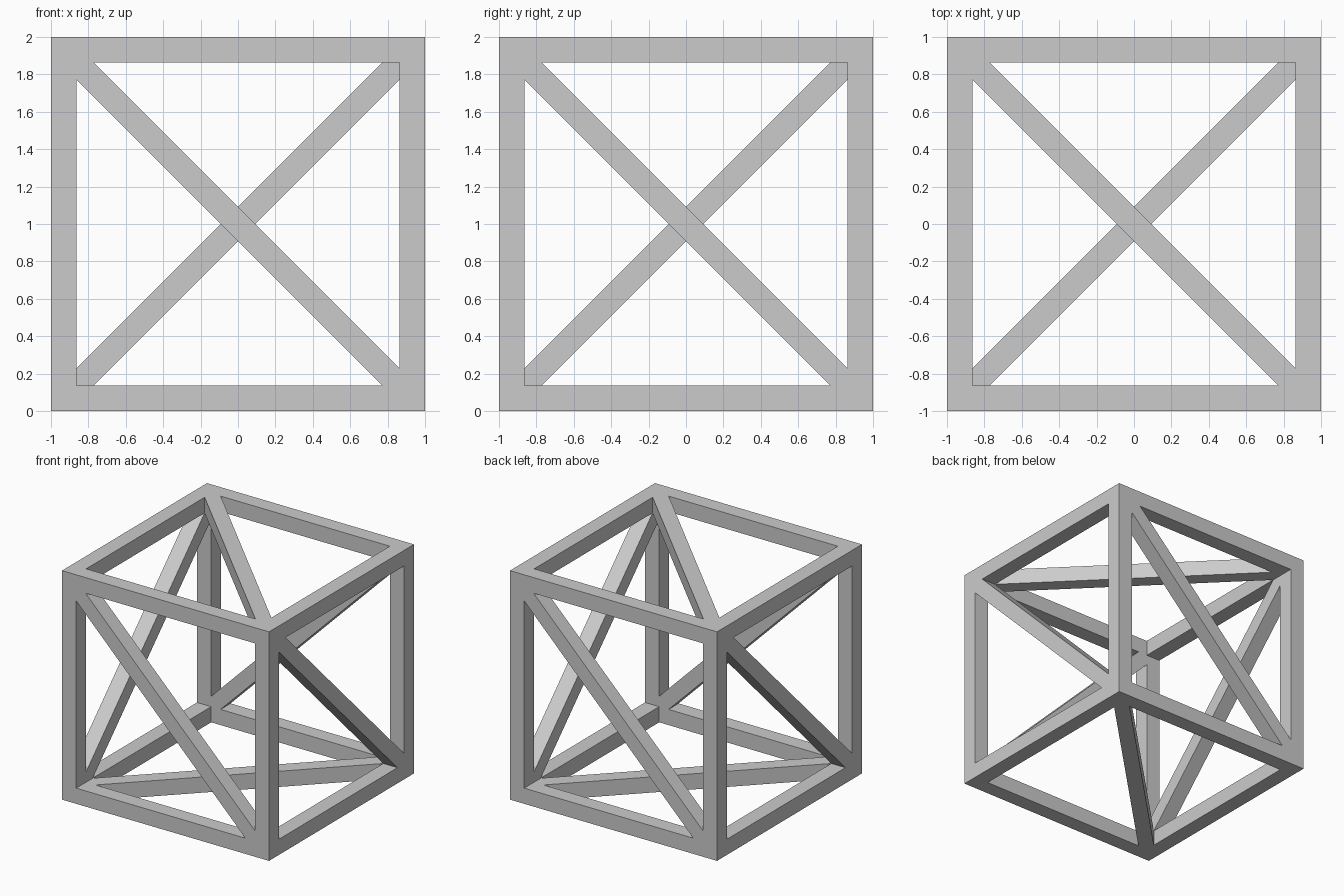
import bpy, bmesh
from mathutils import Vector

if "Cube" in bpy.data.objects:
    bpy.data.objects.remove(bpy.data.objects["Cube"])

A = 0.863    # inner half-size of the frame (bar thickness 0.137)
D = 0.091    # offset of each brace edge where it meets the frame

bm = bmesh.new()


def add_panel(u, v):
    """One open side: square border with a brace from (-u, +v) to (+u, -v)."""
    u, v = Vector(u), Vector(v)
    n = u.cross(v)

    def face(*pts):
        bm.faces.new([bm.verts.new(u * p[0] + v * p[1] + n * p[2] + Vector((0, 0, 1)))
                      for p in pts])

    for s in (1, -1):    # the two halves either side of the brace
        outer = [(-s, s, 1), (s, s, 1), (s, -s, 1)]
        hole = [(s * (D - A), s * A), (s * A, s * A), (s * A, s * (D - A))]
        for i in range(3):
            j = (i + 1) % 3
            p, q = hole[i], hole[j]
            face(outer[i], (*p, 1), (*q, 1), outer[j])       # outer border
            face((*q, 1), (*p, 1), (*p, A), (*q, A))         # opening walls
        # inner side of the brace
        face((-s * A, s * A, A), (*hole[0], A), (*hole[2], A), (s * A, -s * A, A))


# front, back, right, left, top, bottom
for u, v in (((1, 0, 0), (0, 0, 1)), ((-1, 0, 0), (0, 0, 1)),
             ((0, 1, 0), (0, 0, 1)), ((0, -1, 0), (0, 0, 1)),
             ((1, 0, 0), (0, 1, 0)), ((1, 0, 0), (0, -1, 0))):
    add_panel(u, v)

bmesh.ops.remove_doubles(bm, verts=bm.verts, dist=0.0005)
mesh = bpy.data.meshes.new("braced_cube_frame")
bm.to_mesh(mesh)
bm.free()
obj = bpy.data.objects.new("braced_cube_frame", mesh)
bpy.context.collection.objects.link(obj)
